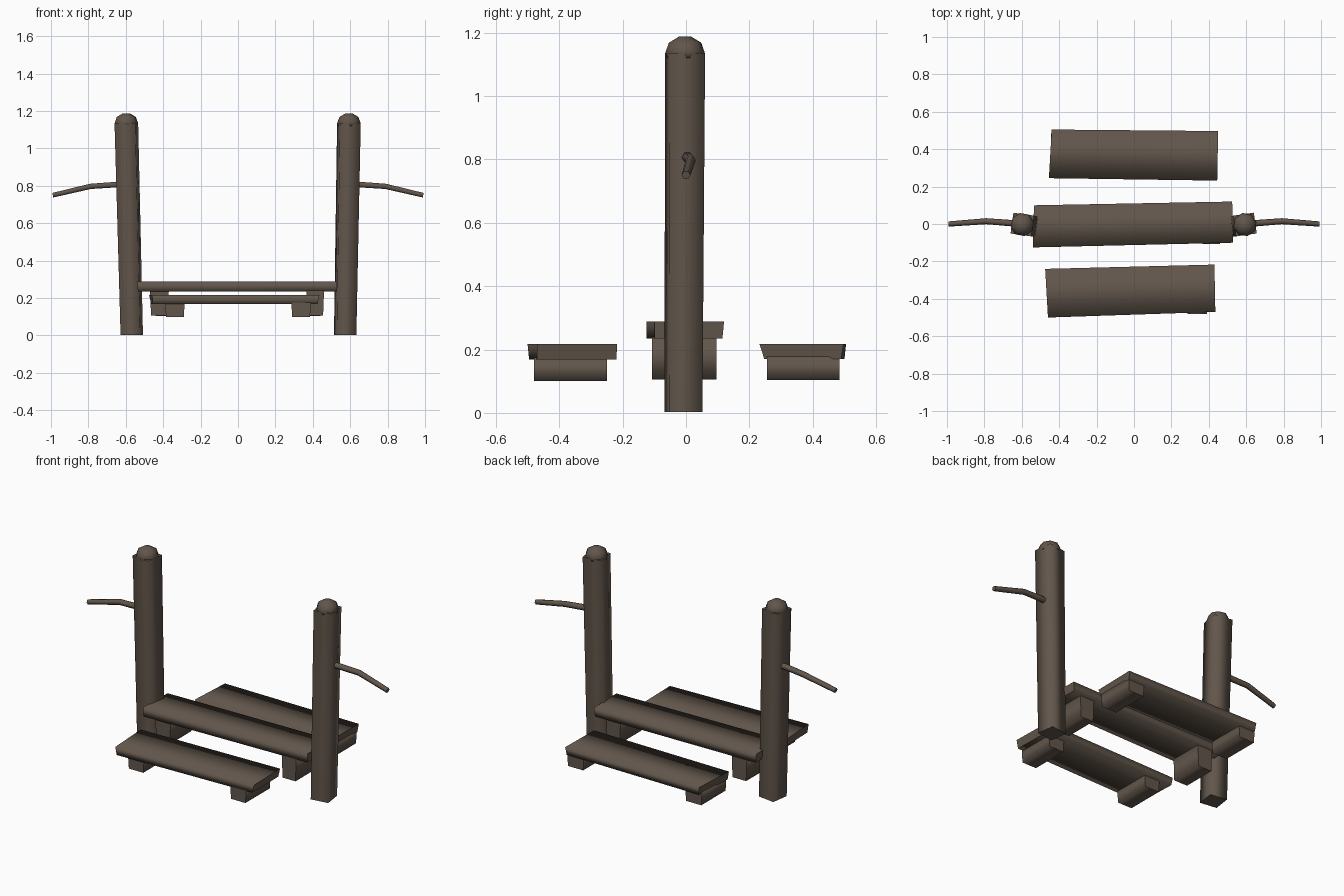
import bpy, bmesh, math
from mathutils import Vector

if "Cube" in bpy.data.objects:
    bpy.data.objects.remove(bpy.data.objects["Cube"])

wood = bpy.data.materials.new("dark_brown_wood")
wood.diffuse_color = (0.12, 0.092, 0.07, 1)
wood.use_nodes = True
wood.node_tree.nodes["Principled BSDF"].inputs["Base Color"].default_value = wood.diffuse_color


def finish(name, bm, end_axis=None):
    """Make an object; sides shade smoothly, end faces along end_axis stay crisp."""
    bmesh.ops.recalc_face_normals(bm, faces=bm.faces)
    for f in bm.faces:
        f.smooth = True
    if end_axis is not None:
        for f in bm.faces:
            if abs(f.normal[end_axis]) > 0.8:
                for e in f.edges:
                    e.smooth = False
    me = bpy.data.meshes.new(name)
    bm.to_mesh(me)
    bm.free()
    me.materials.append(wood)
    ob = bpy.data.objects.new(name, me)
    bpy.context.collection.objects.link(ob)
    return ob


def loft(name, rings, end_axis):
    """Skin a list of equal-sized point rings and cap both ends."""
    bm = bmesh.new()
    vr = [[bm.verts.new(p) for p in r] for r in rings]
    n = len(vr[0])
    for a, b in zip(vr, vr[1:]):
        for i in range(n):
            j = (i + 1) % n
            bm.faces.new((a[i], a[j], b[j], b[i]))
    bm.faces.new(vr[0])
    bm.faces.new(vr[-1])
    return finish(name, bm, end_axis)


def slab(name, top, bottom, z0, z1, axis):
    return loft(name, [[(x, y, z0) for x, y in bottom], [(x, y, z1) for x, y in top]], axis)


def rect(x0, x1, y0, y1):
    return [(x0, y0), (x1, y0), (x1, y1), (x0, y1)]


# walking planks, slightly crooked
slab("middle_plank", [(-.54, -.125), (.53, -.10), (.525, .12), (-.535, .10)],
     [(-.535, -.125), (.53, -.10), (.52, .115), (-.53, .10)], .235, .288, 0)
slab("front_step_plank", [(-.46, -.50), (.435, -.47), (.43, -.217), (-.475, -.24)],
     [(-.455, -.495), (.425, -.47), (.42, -.22), (-.465, -.24)], .168, .217, 0)
slab("back_step_plank", [(-.455, .245), (.445, .232), (.45, .497), (-.44, .505)],
     [(-.45, .25), (.44, .247), (.445, .49), (-.435, .50)], .17, .217, 0)

# support blocks under the planks
for name, x0, x1, y0, y1, z0, z1 in (
        ("front_block_left", -.39, -.285, -.48, -.25, .10, .175),
        ("front_block_right", .285, .39, -.48, -.25, .10, .175),
        ("back_block_left", -.445, -.335, .255, .485, .103, .178),
        ("back_block_right", .335, .445, .255, .485, .103, .178),
        ("middle_block_left", -.47, -.37, -.108, .097, .106, .24),
        ("middle_block_right", .365, .46, -.108, .097, .106, .24)):
    slab(name, rect(x0, x1, y0, y1), rect(x0 + .005, x1 - .005, y0, y1), z0, z1, 1)


def square(cx, cy, half, turn):
    return [(cx + half * math.sqrt(2) * math.cos(turn + math.pi / 4 + k * math.pi / 2),
             cy + half * math.sqrt(2) * math.sin(turn + math.pi / 4 + k * math.pi / 2))
            for k in range(4)]


for side, tag, foot_x, top_x in ((-1, "left", -.568, -.597), (1, "right", .573, .593)):
    # leaning post, turned a little
    turn = side * math.radians(8)
    slab(tag + "_post", square(top_x, -.003, .056, turn),
         square(foot_x, -.008, .053, turn), .003, 1.135, 2)

    # faceted dome cap
    rings = []
    for r, z in ((.058, 1.12), (.063, 1.138), (.052, 1.168), (.02, 1.187)):
        rings.append([(top_x + r * math.cos(k * math.pi / 4 + .2),
                       -.003 + r * math.sin(k * math.pi / 4 + .2), z) for k in range(8)])
    loft(tag + "_post_cap", rings, None)

    # drooping six-sided branch
    path = [(.58, .0, .806, .018), (.66, .005, .806, .017),
            (.79, .015, .797, .016), (.99, .0, .75, .014)]
    rings = []
    for x, y, z, r in path:
        rings.append([(side * x + side * .2 * r * math.sin(k * math.pi / 3),
                       y + r * math.cos(k * math.pi / 3),
                       z + r * math.sin(k * math.pi / 3)) for k in range(6)])
    loft(tag + "_branch", rings, 0)
